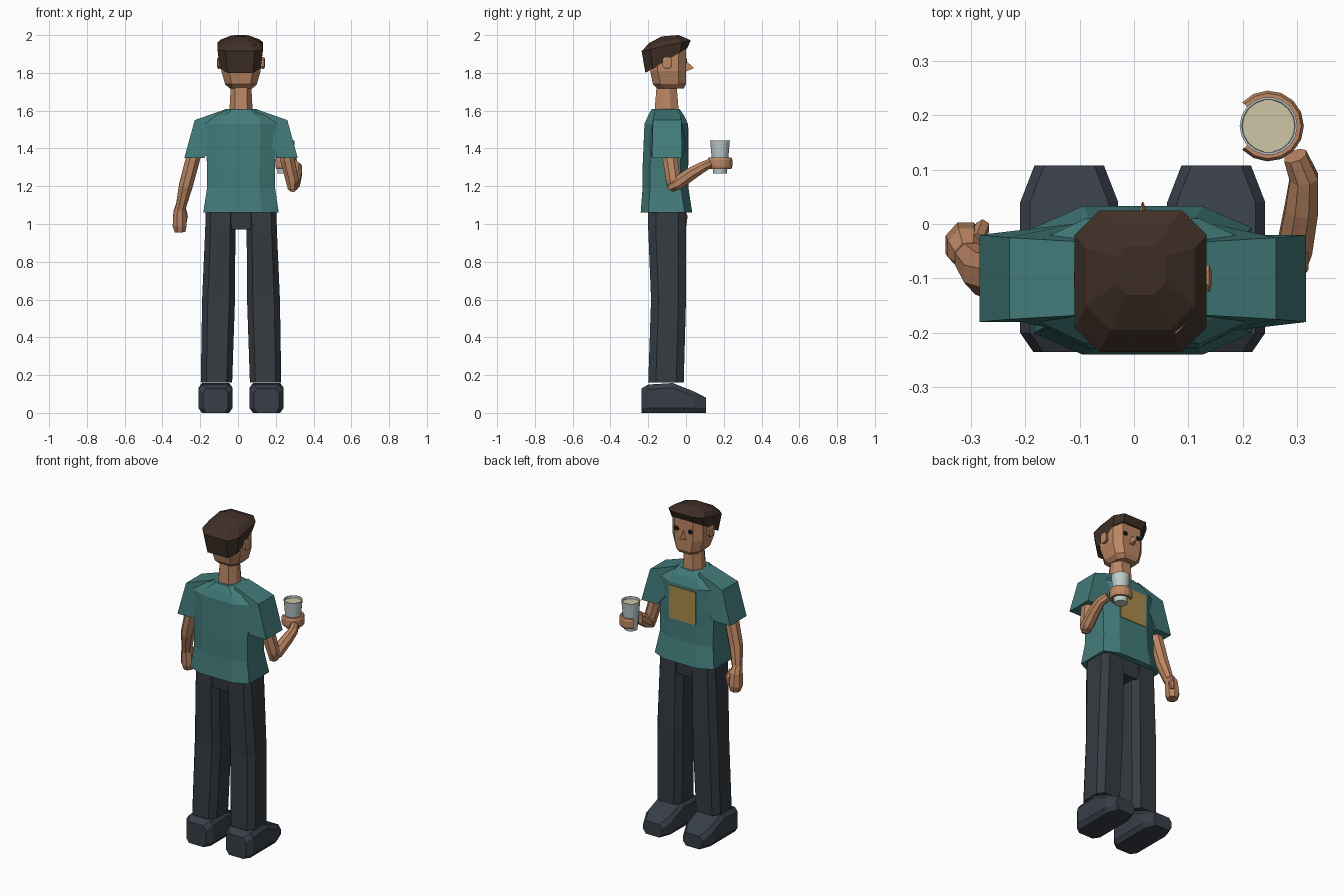
import bpy, bmesh, math
from mathutils import Vector

if "Cube" in bpy.data.objects:
    bpy.data.objects.remove(bpy.data.objects["Cube"])

MIDDLE = .016  # body centre line in x
SIDES = (("left", 1), ("right", -1))


def material(name, *rgb):
    made = bpy.data.materials.new(name)
    made.use_nodes = True
    made.diffuse_color = (*rgb, 1)
    shader = made.node_tree.nodes["Principled BSDF"]
    shader.inputs["Base Color"].default_value = (*rgb, 1)
    shader.inputs["Roughness"].default_value = .8
    return made


SHIRT = material("teal cloth", .055, .2, .195)
SKIN = material("skin", .5, .24, .125)
PANTS = material("dark slate cloth", .035, .044, .053)
SHOE = material("dark blue leather", .039, .048, .065)
HAIR = material("brown hair", .05, .029, .02)
PRINT = material("ochre print", .4, .26, .07)
GLASS = material("pale glass", .5, .6, .6)
DRINK = material("cream drink", .62, .56, .38)
EYE = material("dark eye", .01, .01, .01)


def loft(name, paint, rings):
    """Skin a list of equal-length point rings and close both ends."""
    bm = bmesh.new()
    rows = [[bm.verts.new(point) for point in ring] for ring in rings]
    for lower, upper in zip(rows, rows[1:]):
        for i in range(len(lower)):
            bm.faces.new((lower[i - 1], lower[i], upper[i], upper[i - 1]))
    bm.faces.new(rows[0])
    bm.faces.new(rows[-1])
    bmesh.ops.recalc_face_normals(bm, faces=bm.faces)
    mesh = bpy.data.meshes.new(name)
    bm.to_mesh(mesh)
    bm.free()
    mesh.materials.append(paint)
    bpy.context.collection.objects.link(bpy.data.objects.new(name, mesh))


def octagon(centre, half, low, high, cut_across, cut_deep):
    """Chamfered rectangle as flat pairs, starting along the low edge."""
    left, right = centre - half, centre + half
    inner_left, inner_right = left + cut_across, right - cut_across
    inner_low, inner_high = low + cut_deep, high - cut_deep
    return [(inner_left, low), (inner_right, low), (right, inner_low), (right, inner_high),
            (inner_right, high), (inner_left, high), (left, inner_high), (left, inner_low)]


def column(name, paint, rows, cut, lean=lambda z: MIDDLE):
    """Stack of level octagons; each row is height, half width, back, front."""
    loft(name, paint, [[(x, y, z) for x, y in octagon(lean(z), half, back, front, half * cut, .04)]
                       for z, half, back, front in rows])


def limb(name, paint, path, sides=8):
    """Tapered tube along points paired with a radius; slightly deeper than wide."""
    points = [Vector(point) for point, radius in path]
    rings = []
    for i, (point, radius) in enumerate(path):
        ahead = points[min(i + 1, len(points) - 1)]
        along = (ahead - points[max(i - 1, 0)]).normalized()
        across = (Vector((1, 0, 0)) - along * along.x).normalized()
        deep = along.cross(across) * 1.1
        turns = [math.tau * (k + .5) / sides for k in range(sides)]
        rings.append([points[i] + radius * (across * math.cos(turn) + deep * math.sin(turn))
                      for turn in turns])
    loft(name, paint, rings)


# Shirt body, with the print as a thin plate on the chest
column("shirt_body", SHIRT, [
    (1.06, .2, -.24, .033), (1.19, .18, -.23, .013), (1.3, .18, -.23, .01),
    (1.53, .19, -.22, .01), (1.575, .15, -.2, -.01), (1.61, .08, -.18, -.035)], .45)
loft("chest_print", PRINT, [
    [(MIDDLE + x, y, z) for x, z in ((-.09, 1.31), (.09, 1.31), (.09, 1.51), (-.09, 1.51))]
    for y in (.006, .0135)])

# Trouser seat
column("trouser_seat", PANTS, [(.97, .11, -.19, -.01), (1.09, .18, -.2, 0)], .3)

for side, s in SIDES:
    # Sleeve: a prism from the shoulder, flaring to its open end
    outline = [(.075, 1.61, .065), (.245, 1.55, .075), (.3, 1.35, .08),
               (.195, 1.35, .08), (.13, 1.42, .1)]
    loft(side + "_sleeve", SHIRT, [
        [(MIDDLE + s * x, face * depth - .1, z) for x, z, depth in outline]
        for face in (-1, 1)])

    # Trouser leg, leaning inward toward the hips
    column(side + "_trouser_leg", PANTS, [
        (.16, .083, -.2, -.012), (.6, .087, -.185, 0),
        (.97, .08, -.2, 0), (1.09, .08, -.2, 0)],
        .35, lambda z: MIDDLE + s * (.134 - z * .025))

    # Shoe: upright octagons from heel to toe
    shoe = [(-.235, .066, .13), (-.2, .09, .15), (-.07, .09, .158),
            (0, .09, .13), (.04, .09, .115), (.107, .064, .08)]
    loft(side + "_shoe", SHOE, [
        [(x, y, z) for x, z in octagon(MIDDLE + s * .135, half, 0, top, .018, .025)]
        for y, half, top in shoe])

    # Ear and eye
    loft(side + "_ear", SKIN, [
        [(MIDDLE + s * x, y, z) for y, z in
         octagon(-.1, size, 1.845 - size, 1.86 + size, size / 2, size / 2)]
        for x, size in ((.1, .02), (.122, .025), (.126, .014))])
    loft(side + "_eye", EYE, [
        [(MIDDLE + s * .047 + x, y, z) for x, z in octagon(0, .014, 1.852, 1.876, .005, .007)]
        for y in (-.002, .005)])

# Neck, head and pointed nose
column("neck", SKIN, [(1.59, .062, -.167, -.038), (1.74, .054, -.155, -.05)], .45)
column("head", SKIN, [
    (1.717, .06, -.15, -.012), (1.74, .084, -.175, 0),
    (1.81, .104, -.19, 0), (1.95, .104, -.2, 0)], .4)
nose_tip = Vector((MIDDLE, .043, 1.825))
nose_root = [Vector((MIDDLE + x, -.005, z)) for x, z in ((-.018, 1.806), (.018, 1.806), (0, 1.868))]
loft("nose", SKIN, [nose_root, [nose_tip.lerp(corner, .05) for corner in nose_root]])


def hair_ring(half, back, front, nape, fringe, cut):
    """Octagon whose height climbs evenly from the nape to the fringe."""
    return [(x, y, nape + (fringe - nape) * (y - back) / (front - back))
            for x, y in octagon(MIDDLE - .004, half, back, front, cut, cut)]


# Hair cap
loft("hair", HAIR, [
    hair_ring(.108, -.215, .006, 1.8, 1.93, .04),
    hair_ring(.121, -.235, .025, 1.915, 1.972, .045),
    hair_ring(.1, -.195, 0, 1.958, 1.984, .045),
    hair_ring(.045, -.13, -.04, 1.993, 2, .02)])

# Hanging right arm with a loose fist
limb("right_arm", SKIN, [
    ((-.215, -.1, 1.44), .042), ((-.24, -.1, 1.34), .041),
    ((-.277, -.09, 1.2), .039), ((-.305, -.06, 1.08), .028)])
limb("right_hand", SKIN, [
    ((-.305, -.06, 1.1), .026), ((-.308, -.045, 1.06), .037),
    ((-.309, -.038, .99), .04), ((-.307, -.036, .957), .03)])
limb("right_thumb", SKIN, [
    ((-.288, -.03, 1.08), .014), ((-.278, -.006, 1.04), .014), ((-.282, -.008, 1), .01)], sides=6)

# Raised left arm, bent at the elbow
limb("left_upper_arm", SKIN, [
    ((.245, -.09, 1.44), .04), ((.262, -.083, 1.34), .04),
    ((.287, -.068, 1.23), .037), ((.29, -.068, 1.18), .025)])
limb("left_forearm", SKIN, [
    ((.288, -.085, 1.195), .027), ((.295, -.045, 1.215), .035),
    ((.308, .03, 1.268), .033), ((.312, .085, 1.3), .028), ((.296, .125, 1.32), .023)])


def around_cup(angle, radius, z):
    return (.247 + radius * math.cos(angle), .18 + radius * math.sin(angle), z)


def circle(radius, z, sides=18):
    return [around_cup(math.tau * k / sides, radius, z) for k in range(sides)]


# Fingers curled around the cup, open toward the body
finger_section = octagon(.054, .011, 1.292, 1.352, .005, .012)
loft("left_hand", SKIN, [
    [around_cup(math.radians(angle), radius, z) for radius, z in finger_section]
    for angle in range(-138, 139, 23)])

# Cup with a hollow rim, and the drink inside
loft("cup", GLASS, [circle(.037, 1.268), circle(.053, 1.442),
                    circle(.049, 1.442), circle(.047, 1.41)])
loft("drink", DRINK, [circle(.044, 1.405), circle(.0485, 1.428)])
